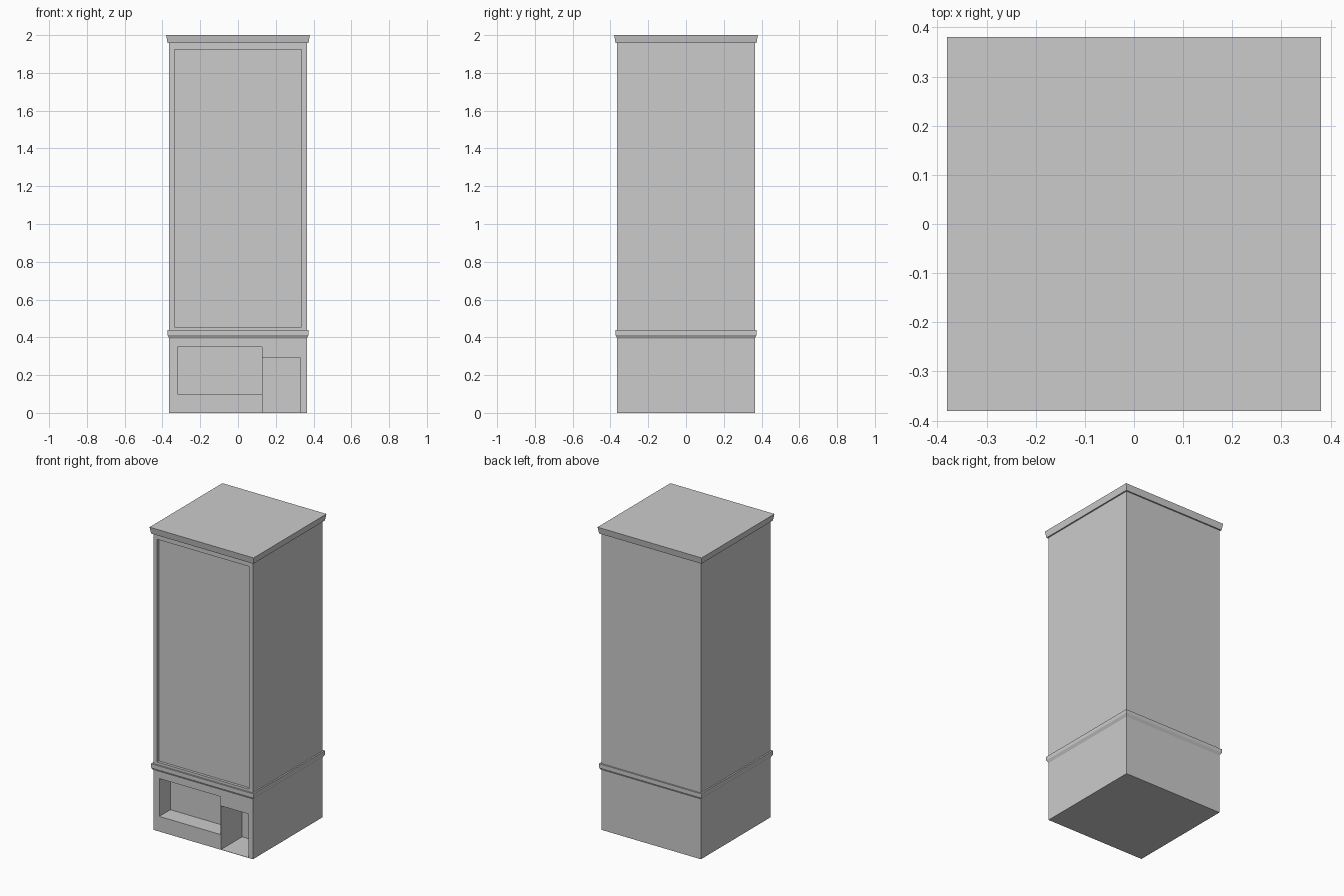
import bpy, bmesh

if "Cube" in bpy.data.objects:
    bpy.data.objects.remove(bpy.data.objects["Cube"])


def square_loft(name, profile):
    """Solid with a square plan, from (half width, z) profile points."""
    bm = bmesh.new()
    rings = [[bm.verts.new((sx * h, sy * h, z))
              for sx, sy in ((-1, -1), (1, -1), (1, 1), (-1, 1))]
             for h, z in profile]
    for a, b in zip(rings, rings[1:]):
        for i in range(4):
            j = (i + 1) % 4
            bm.faces.new((a[i], a[j], b[j], b[i]))
    bm.faces.new(rings[0][::-1])
    bm.faces.new(rings[-1])
    mesh = bpy.data.meshes.new(name)
    bm.to_mesh(mesh)
    bm.free()
    obj = bpy.data.objects.new(name, mesh)
    bpy.context.collection.objects.link(obj)
    return obj


def cut_front(target, name, x0, x1, z0, z1, depth):
    """Rectangular recess cut into the front face."""
    y0, y1 = -0.45, -HALF + depth
    bpy.ops.mesh.primitive_cube_add(
        size=1, location=((x0 + x1) / 2, (y0 + y1) / 2, (z0 + z1) / 2))
    cutter = bpy.context.object
    cutter.name = name
    cutter.scale = (x1 - x0, y1 - y0, z1 - z0)
    cutter.hide_render = True
    cutter.display_type = 'WIRE'
    mod = target.modifiers.new(name, 'BOOLEAN')
    mod.operation = 'DIFFERENCE'
    mod.solver = 'EXACT'
    mod.object = cutter


HALF = 0.364

# Plinth with two open niches
plinth = square_loft("plinth", [(HALF, 0), (HALF, 0.395)])
cut_front(plinth, "wide_niche_cutter", -0.32, 0.127, 0.10, 0.35, 0.116)
cut_front(plinth, "tall_niche_cutter", 0.131, 0.33, 0.002, 0.29, 0.22)

# Band moulding with a sloped underside
square_loft("band_moulding", [(HALF, 0.395), (0.374, 0.413), (0.374, 0.438)])

# Tall upper body with a shallow sunken front panel
body = square_loft("upper_body", [(HALF, 0.438), (HALF, 1.957)])
cut_front(body, "front_panel_cutter", -0.335, 0.335, 0.455, 1.925, 0.018)

# Flared cap
square_loft("top_cap", [(0.373, 1.957), (0.38, 2.0)])
